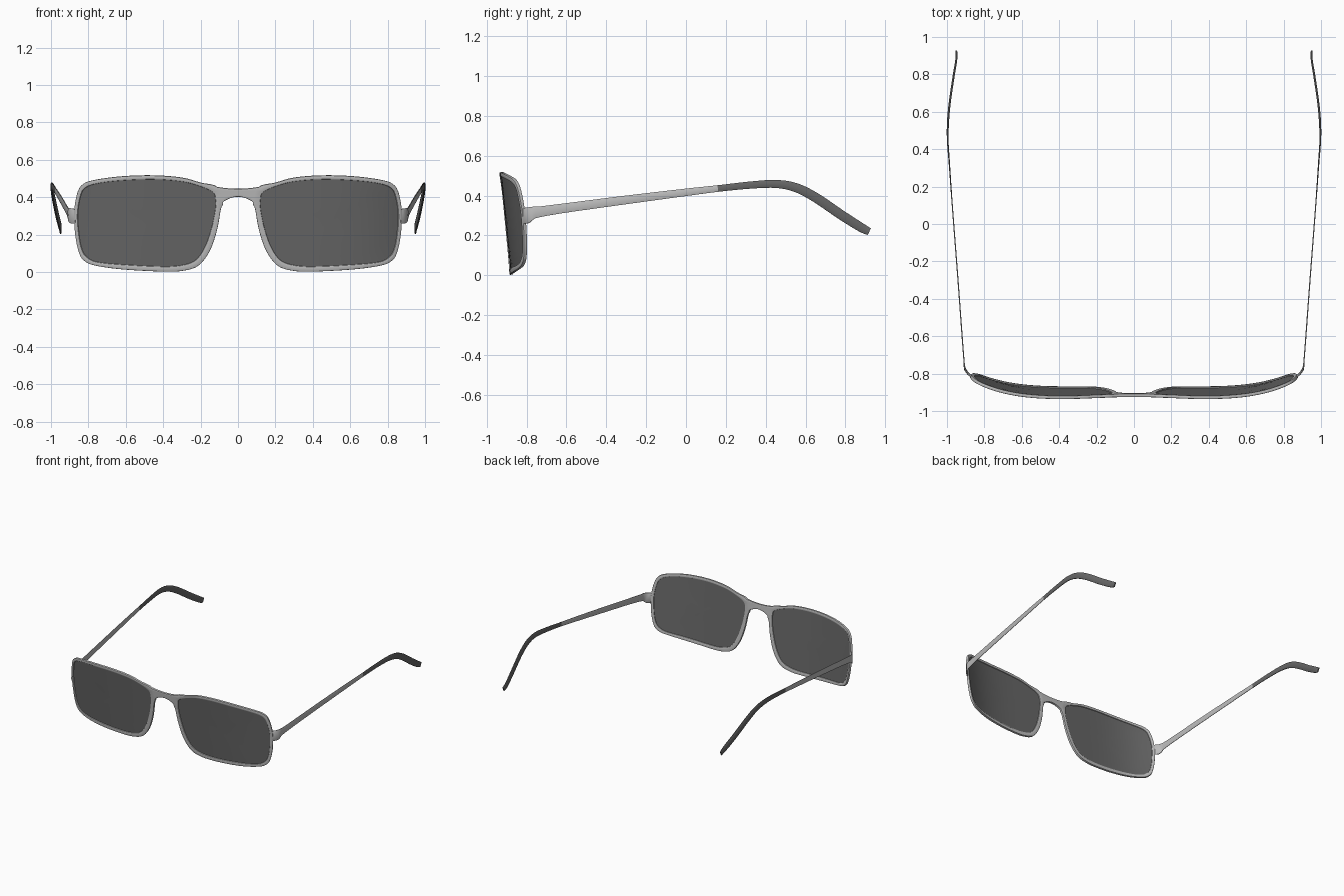
import bpy, bmesh
from mathutils import Vector

if "Cube" in bpy.data.objects:
    bpy.data.objects.remove(bpy.data.objects["Cube"])


def material(name, value):
    m = bpy.data.materials.new(name)
    m.diffuse_color = (value, value, value, 1)
    m.use_nodes = True
    m.node_tree.nodes["Principled BSDF"].inputs["Base Color"].default_value = m.diffuse_color
    return m


METAL = material("brushed grey metal", 0.50)
DARK = material("dark grey", 0.135)


def spline(points, steps, closed=False):
    """Smooth curve through points of any dimension."""
    n = len(points)
    pick = (lambda i: points[i % n]) if closed else (lambda i: points[min(max(i, 0), n - 1)])
    out = []
    for i in range(n if closed else n - 1):
        for k in range(steps):
            t = k / steps
            out.append([0.5 * (2 * b + (c - a) * t + (2 * a - 5 * b + 4 * c - d) * t ** 2
                               + (3 * b - a - 3 * c + d) * t ** 3)
                        for a, b, c, d in zip(*(pick(i + j) for j in (-1, 0, 1, 2)))])
    return out if closed else out + [list(points[-1])]


def on_front(x, z):
    """Point on the wrapped, tilted front surface."""
    return Vector((x, -0.922 - 0.062 * x ** 2 + 0.235 * x ** 4 + 0.1 * (0.5 - z), z))


def finish(name, bm, mats, thickness=0, bevel=0, mirror=True):
    """Turn a half model into a mirrored, thickened, smooth object."""
    bmesh.ops.remove_doubles(bm, verts=bm.verts, dist=1e-5)
    bmesh.ops.recalc_face_normals(bm, faces=bm.faces)
    me = bpy.data.meshes.new(name)
    bm.to_mesh(me)
    bm.free()
    ob = bpy.data.objects.new(name, me)
    bpy.context.collection.objects.link(ob)
    for m in mats:
        me.materials.append(m)
    ob.modifiers.new("mirror", 'MIRROR')
    if thickness:
        s = ob.modifiers.new("thickness", 'SOLIDIFY')
        s.thickness, s.offset = thickness, 0
    if bevel:
        b = ob.modifiers.new("bevel", 'BEVEL')
        b.width, b.segments, b.limit_method, b.angle_limit = bevel, 2, 'ANGLE', 0.9
    bpy.ops.object.select_all(action='DESELECT')
    ob.select_set(True)
    bpy.context.view_layer.objects.active = ob
    bpy.ops.object.convert(target='MESH')
    bpy.ops.object.shade_smooth_by_angle(angle=0.7)
    return ob


# Rim: outer x, z and lens opening x, z, from the bridge top clockwise
STEPS = 4
rim = spline([
    (.11, .455, .135, .428), (.2, .478, .215, .463), (.3, .505, .305, .485),
    (.45, .517, .45, .496), (.62, .512, .62, .490), (.77, .492, .75, .474),
    (.83, .468, .815, .45), (.858, .42, .84, .405), (.874, .32, .855, .31),
    (.868, .2, .848, .2), (.85, .11, .832, .12), (.825, .065, .805, .08),
    (.77, .037, .75, .054), (.62, .015, .61, .04), (.4, .003, .4, .03),
    (.29, .008, .295, .038), (.21, .036, .225, .066), (.15, .115, .177, .135),
    (.112, .225, .143, .23), (.092, .335, .122, .33), (.08, .375, .12, .385)],
    STEPS, closed=True)
n = len(rim)

bm = bmesh.new()
outer = [bm.verts.new(on_front(p[0], p[1])) for p in rim]
inner = [bm.verts.new(on_front(p[2], p[3])) for p in rim]
for i in range(n):
    j = (i + 1) % n
    bm.faces.new((outer[i], outer[j], inner[j], inner[i]))

# Bridge: strip from the rim's nose side to the centre line
rows = []
for k in range(STEPS + 1):
    start = outer[(n - STEPS + k) % n]
    row, end_z = [start], 0.403 + 0.042 * k / STEPS
    x0, z0 = start.co.x, start.co.z
    for c in range(1, 7):
        s = c / 6
        row.append(bm.verts.new(on_front(x0 * (1 - s), z0 + (end_z - z0) * (1 - (1 - s) ** 2))))
    rows.append(row)
for a, b in zip(rows, rows[1:]):
    for c in range(6):
        bm.faces.new((a[c], a[c + 1], b[c + 1], b[c]))
finish("front_frame", bm, [METAL], thickness=0.018, bevel=0.004)

# Lenses: concentric rings that follow the front surface
bm = bmesh.new()
cx, cz = 0.48, 0.265
rings = [[bm.verts.new(on_front(cx + (p[2] - cx) * s, cz + (p[3] - cz) * s)) for p in rim]
         for s in (1.005, 0.8, 0.6, 0.4, 0.2)]
middle = bm.verts.new(on_front(cx, cz))
for i in range(n):
    j = (i + 1) % n
    for a, b in zip(rings, rings[1:]):
        bm.faces.new((a[i], a[j], b[j], b[i]))
    bm.faces.new((rings[-1][i], rings[-1][j], middle))
finish("lenses", bm, [DARK], thickness=0.005)

# Temples: x, y, z, height, thickness along the arm from hinge to ear tip
arm = spline([
    (.866, -.818, .298, .075, .012), (.888, -.798, .300, .08, .012),
    (.904, -.772, .312, .064, .008), (.909, -.73, .319, .053, .006),
    (.919, -.6, .338, .047, .006), (.941, -.3, .378, .043, .006),
    (.964, 0, .416, .037, .006), (.976, .16, .435, .033, .006),
    (.987, .32, .452, .036, .007), (.996, .45, .458, .04, .009),
    (.994, .55, .440, .045, .011), (.985, .65, .390, .048, .011),
    (.966, .78, .302, .048, .011), (.950, .88, .239, .045, .010),
    (.949, .92, .219, .036, .008)], 5)
bm = bmesh.new()
sections = []
for i, (x, y, z, h, w) in enumerate(arm):
    tangent = Vector(arm[min(i + 1, len(arm) - 1)][:3]) - Vector(arm[max(i - 1, 0)][:3])
    side = tangent.cross(Vector((0, 0, 1))).normalized()
    up = side.cross(tangent).normalized()
    sections.append([bm.verts.new(Vector((x, y, z)) + side * w * a / 2 + up * h * b / 2)
                     for a, b in ((-1, -.85), (-.5, -1), (.5, -1), (1, -.85),
                                  (1, .85), (.5, 1), (-.5, 1), (-1, .85))])
for a, b in zip(sections, sections[1:]):
    for k in range(8):
        f = bm.faces.new((a[k], a[(k + 1) % 8], b[(k + 1) % 8], b[k]))
        f.material_index = int(f.calc_center_median().y > 0.16)  # dark ear tips
bm.faces.new(sections[0])
bm.faces.new(sections[-1]).material_index = 1
finish("temples", bm, [METAL, DARK])
